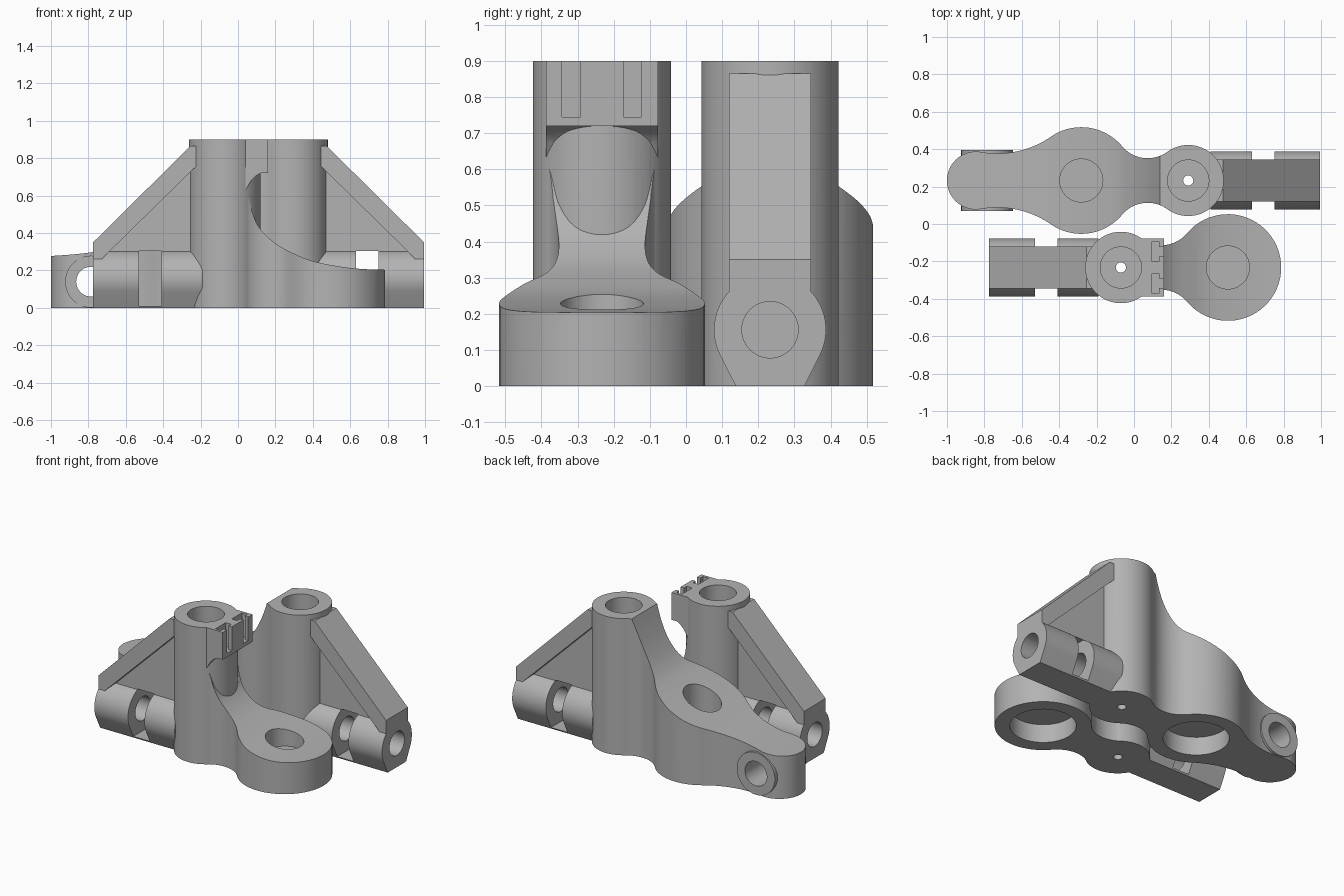
import bpy, bmesh
from math import sin, cos, pi, atan2, acos, hypot, radians
from mathutils import Vector

cube = bpy.data.objects.get("Cube")
if cube:
    bpy.data.objects.remove(cube, do_unlink=True)

grey = bpy.data.materials.new("plain grey")
grey.use_nodes = True
grey.diffuse_color = (0.45, 0.45, 0.45, 1)
grey.node_tree.nodes["Principled BSDF"].inputs["Base Color"].default_value = (0.45, 0.45, 0.45, 1)

POST_R, HUB_R, EYE_R = 0.19, 0.285, 0.155
HUB_U, EYE_U = 0.572, 1.135
ARM_END, ARM_Z = -0.705, 0.156
AXES = {"x": lambda a, b, t: (t, a, b),
        "y": lambda a, b, t: (a, t, b),
        "z": lambda a, b, t: (a, b, t)}


def prism(name, points, axis, lo, hi):
    """Extrude a closed 2D outline along one axis."""
    bm = bmesh.new()
    place = AXES[axis]
    ends = [[bm.verts.new(place(a, b, t)) for a, b in points] for t in (lo, hi)]
    n = len(points)
    for ring in ends:
        bm.faces.new(ring)
    for i in range(n):
        j = (i + 1) % n
        bm.faces.new((ends[0][i], ends[0][j], ends[1][j], ends[1][i]))
    bmesh.ops.recalc_face_normals(bm, faces=bm.faces[:])
    mesh = bpy.data.meshes.new(name)
    bm.to_mesh(mesh)
    bm.free()
    mesh.materials.append(grey)
    obj = bpy.data.objects.new(name, mesh)
    bpy.context.collection.objects.link(obj)
    return obj


def arc(center, r, start, end, n=24):
    return [(center[0] + r * cos(start + (end - start) * i / n),
             center[1] + r * sin(start + (end - start) * i / n)) for i in range(n + 1)]


def rod(center, r, axis, lo, hi, n=64):
    return prism("rod", arc(center, r, 0, 2 * pi, n)[:-1], axis, lo, hi)


def box(x0, x1, y0, y1, z0, z1):
    return prism("box", [(x0, y0), (x1, y0), (x1, y1), (x0, y1)], "z", z0, z1)


def combine(obj, other, operation):
    mod = obj.modifiers.new("combine", "BOOLEAN")
    mod.operation, mod.solver, mod.object = operation, "EXACT", other
    bpy.ops.object.select_all(action="DESELECT")
    bpy.context.view_layer.objects.active = obj
    obj.select_set(True)
    bpy.ops.object.modifier_apply(modifier=mod.name)
    bpy.data.objects.remove(other, do_unlink=True)


def blend_outline(circles, fillets):
    """Outline of circles in a row, joined by concave fillets."""
    top, start = [], pi
    for (u1, r1), (u2, r2), f in zip(circles, circles[1:], fillets):
        d = u2 - u1
        a = ((r1 + f) ** 2 - (r2 + f) ** 2 + d * d) / (2 * d)
        h = ((r1 + f) ** 2 - a * a) ** 0.5
        top += arc((u1, 0), r1, start, atan2(h, a))
        top += arc((u1 + a, h), f, atan2(-h, -a), atan2(-h, d - a))[1:-1]
        start = atan2(h, a - d)
    top += arc((circles[-1][0], 0), circles[-1][1], start, 0)
    return top + [(u, -v) for u, v in reversed(top[1:-1])]


def smooth_path(points, steps=6):
    """Catmull-Rom curve through the points."""
    p = [Vector(q) for q in [points[0]] + points + [points[-1]]]
    out = []
    for a, b, c, d in zip(p, p[1:], p[2:], p[3:]):
        for i in range(steps):
            t = i / steps
            q = 0.5 * (2 * b + (c - a) * t + (2 * a - 5 * b + 4 * c - d) * t ** 2
                       + (3 * b - a - 3 * c + d) * t ** 3)
            out.append(tuple(q))
    return out + [points[-1]]


def swept_body(name, circles, fillets, ridge):
    """Upright plan shape trimmed under a curved top line."""
    body = prism(name, blend_outline(circles, fillets), "z", 0, 0.9)
    curve = smooth_path(ridge)
    outline = [(-0.4, -0.1), (-0.4, curve[0][1])] + curve + [(curve[-1][0], -0.1)]
    combine(body, prism("trim", outline, "y", -0.6, 0.6), "INTERSECT")
    return body


def add_arm(body):
    # Horizontal barrel with a flat foot
    foot = 0.095
    tilt = acos(EYE_R / hypot(foot, ARM_Z)) - atan2(ARM_Z, foot)
    outline = arc((0, ARM_Z), EYE_R, tilt, pi - tilt, 40) + [(-foot, 0), (foot, 0)]
    combine(body, prism("barrel", outline, "x", ARM_END, -0.12), "UNION")
    # Thin web below the sloping brace
    web = [(-0.13, 0.2), (-0.68, 0.2), (-0.68, 0.29), (-0.16, 0.81), (-0.13, 0.81)]
    combine(body, prism("web", web, "y", -0.055, 0.055), "UNION")
    # Wide sloping brace
    brace = [(ARM_END, 0.2), (ARM_END, 0.35), (-0.185, 0.865), (-0.14, 0.865),
             (-0.14, 0.77), (-0.655, 0.265), (-0.655, 0.2)]
    combine(body, prism("brace", brace, "y", -0.113, 0.113), "UNION")
    # Cross slot and blind hole along the barrel
    combine(body, box(-0.46, -0.34, -0.3, 0.3, 0.01, 0.305), "DIFFERENCE")
    combine(body, rod((0, ARM_Z), 0.078, "x", -0.8, -0.21), "DIFFERENCE")


def drill(body):
    # Post bore with pilot hole, hub pocket and hub bore with a thin floor between
    for u, r, lo, hi in ((0, 0.11, 0.05, 1), (0, 0.027, -0.1, 0.1),
                         (HUB_U, 0.195, -0.1, 0.12), (HUB_U, 0.115, 0.13, 1)):
        combine(body, rod((u, 0), r, "z", lo, hi), "DIFFERENCE")


def finish(obj, x, y, turn):
    obj.location = (x, y, 0)
    obj.rotation_euler = (0, 0, turn)
    bpy.ops.object.select_all(action="DESELECT")
    bpy.context.view_layer.objects.active = obj
    obj.select_set(True)
    bpy.ops.object.shade_smooth_by_angle(angle=radians(30))


# Front bracket: post, low hub and slotted lug
front = swept_body("front_bracket", [(0, POST_R), (HUB_U, HUB_R)], [0.178],
                   [(0, 0.64), (0.11, 0.62), (0.15, 0.5), (0.19, 0.42), (0.27, 0.345),
                    (0.37, 0.29), (0.47, 0.25), (0.62, 0.22), (0.75, 0.207), (0.9, 0.203)])
combine(front, rod((0, 0), POST_R + 0.001, "z", 0, 0.9), "UNION")
lug = [(0, 0.9), (0.23, 0.9), (0.23, 0.72), (0.19, 0.72), (0.165, 0.705),
       (0.14, 0.68), (0.11, 0.63), (0, 0.63)]
combine(front, prism("lug", lug, "y", -0.155, 0.155), "UNION")
for side in (-1, 1):
    v = side * 0.085
    combine(front, box(0.165, 0.205, v - 0.053, v + 0.053, 0.745, 1), "DIFFERENCE")
    combine(front, box(0.2, 0.3, v - 0.025, v + 0.025, 0.745, 1), "DIFFERENCE")
add_arm(front)
drill(front)
finish(front, -0.07, -0.2325, 0)

# Back bracket: post sweeping down over a tall hub to a pivot eye
back = swept_body("back_bracket", [(0, POST_R), (HUB_U, HUB_R), (EYE_U, EYE_R)], [0.178, 0.5],
                  [(0.13, 0.96), (0.15, 0.9), (0.19, 0.8), (0.24, 0.7), (0.31, 0.6),
                   (0.4, 0.525), (0.57, 0.44), (0.78, 0.36), (1.0, 0.31),
                   (1.15, 0.288), (1.33, 0.275)])
combine(back, rod((1.075, 0.14), 0.139, "y", -0.162, 0.162), "UNION")
combine(back, rod((1.075, 0.14), 0.08, "y", -0.3, 0.3), "DIFFERENCE")
add_arm(back)
drill(back)
finish(back, 0.29, 0.2325, pi)
